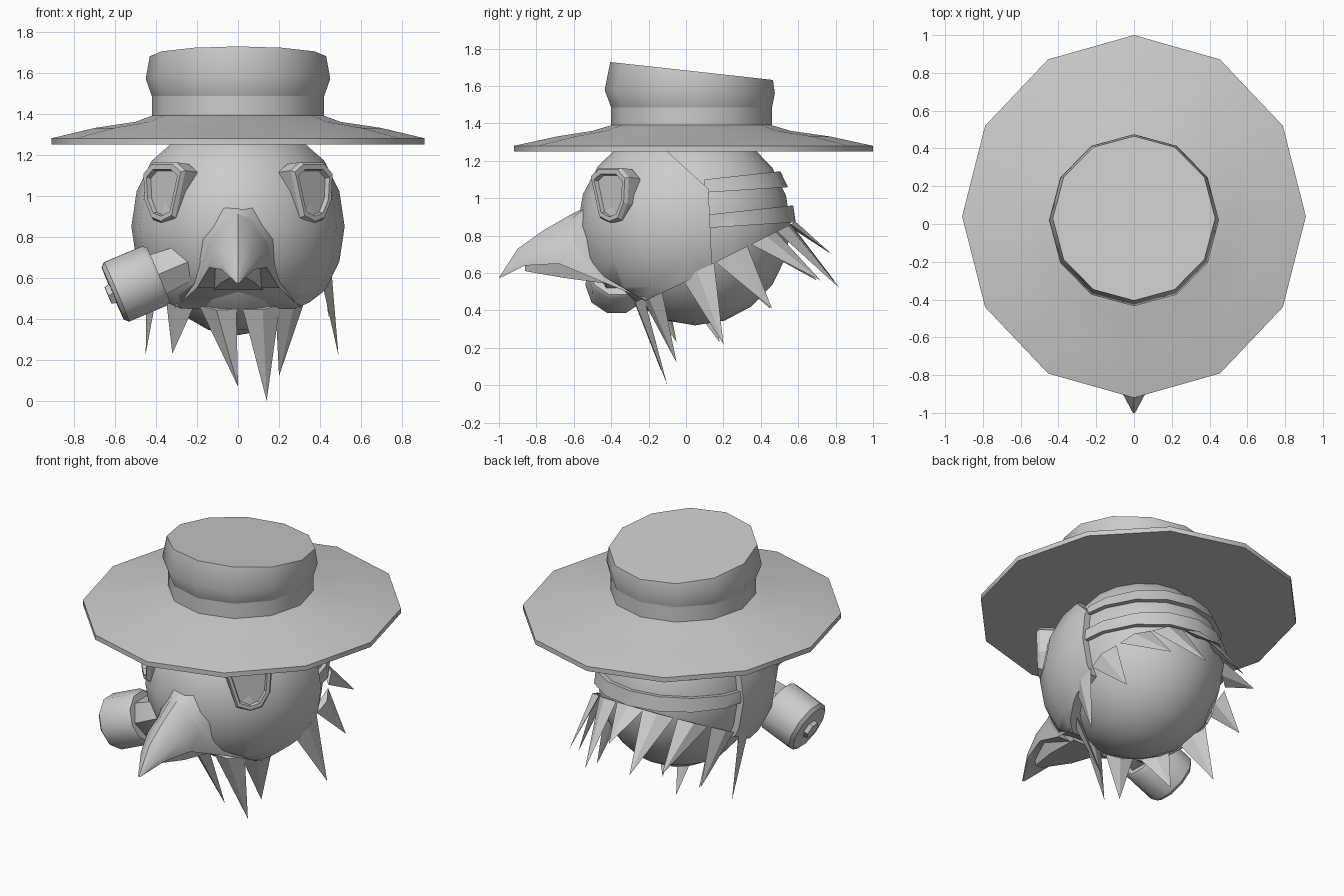
import bpy, bmesh, math
from mathutils import Vector, Matrix

cube = bpy.data.objects.get("Cube")
if cube:
    bpy.data.objects.remove(cube, do_unlink=True)

grey = bpy.data.materials.new("plain grey")
grey.use_nodes = True
COLOR = (0.6, 0.6, 0.6, 1)
grey.diffuse_color = COLOR
grey.node_tree.nodes["Principled BSDF"].inputs["Base Color"].default_value = COLOR


def finish(name, bm, smooth=None):
    """Turn a bmesh into a named object, optionally smooth below an angle."""
    bmesh.ops.recalc_face_normals(bm, faces=bm.faces)
    mesh = bpy.data.meshes.new(name)
    bm.to_mesh(mesh)
    bm.free()
    mesh.materials.append(grey)
    obj = bpy.data.objects.new(name, mesh)
    bpy.context.collection.objects.link(obj)
    if smooth:
        bpy.ops.object.select_all(action='DESELECT')
        obj.select_set(True)
        bpy.context.view_layer.objects.active = obj
        bpy.ops.object.shade_smooth_by_angle(angle=math.radians(smooth))
    return obj


def loft(bm, rings, closed=True, cap=True):
    """Skin a list of point rings."""
    rows = [[bm.verts.new(p) for p in ring] for ring in rings]
    n = len(rows[0])
    for a, b in zip(rows, rows[1:]):
        for i in range(n if closed else n - 1):
            j = (i + 1) % n
            bm.faces.new((a[i], a[j], b[j], b[i]))
    if cap:
        bm.faces.new(rows[0])
        bm.faces.new(rows[-1])
    return rows


def ellipsoid(name, center, radii, cuts=(), segments=16, smooth=32):
    """Ellipsoid trimmed by side-view lines; material left of each line's direction stays."""
    bm = bmesh.new()
    bmesh.ops.create_uvsphere(bm, u_segments=segments, v_segments=10, radius=1)
    bmesh.ops.transform(bm, matrix=Matrix.Translation(center) @ Matrix.Diagonal((*radii, 1)), verts=bm.verts)
    for (y0, z0), (y1, z1) in cuts:
        cut = bmesh.ops.bisect_plane(bm, geom=bm.verts[:] + bm.edges[:] + bm.faces[:],
                                     plane_co=(0, y0, z0), plane_no=(0, z1 - z0, y0 - y1),
                                     clear_outer=True)
        rim = [e for e in cut['geom_cut'] if isinstance(e, bmesh.types.BMEdge)]
        bmesh.ops.holes_fill(bm, edges=rim, sides=0)
    return finish(name, bm, smooth)


# Hat: twelve-sided turned profile with a slanted top
def hat_ring(rx, ry, cy, z, slope=0.0):
    ring = []
    for i in range(12):
        a = math.tau * i / 12
        y = cy + ry * math.cos(a)
        ring.append((rx * math.sin(a), y, z - slope * (y - cy)))
    return ring


bm = bmesh.new()
loft(bm, [hat_ring(0.91, 0.96, 0.04, 1.25), hat_ring(0.91, 0.96, 0.04, 1.28),
          hat_ring(0.70, 0.73, 0.04, 1.33), hat_ring(0.50, 0.53, 0.03, 1.36),
          hat_ring(0.42, 0.43, 0.03, 1.39)])
finish("hat_brim", bm, 35)
bm = bmesh.new()
loft(bm, [hat_ring(0.42, 0.43, 0.03, 1.38), hat_ring(0.42, 0.43, 0.03, 1.485)])
finish("hat_band", bm, 35)
bm = bmesh.new()
loft(bm, [hat_ring(0.42, 0.43, 0.03, 1.485), hat_ring(0.45, 0.455, 0.02, 1.57, 0.02),
          hat_ring(0.43, 0.435, 0.03, 1.68, 0.11)])
finish("hat_crown", bm, 35)

# Head, mask and straps share the trimmed ellipsoid
HEAD = (0, 0.05, 0.85)
ellipsoid("head", HEAD, (0.47, 0.51, 0.53), smooth=40)
ellipsoid("mask", (0, 0, 0.85), (0.52, 0.58, 0.55),
          [((0.14, 0.62), (0.12, 1.05)), ((0.12, 1.05), (-0.1, 1.25)),
           ((-0.22, 0.45), (0.14, 0.62)), ((-0.47, 0.6), (-0.22, 0.45))])
for name, low, high in (("upper_strap", (1.03, 1.06), (1.10, 1.15)),
                        ("lower_strap", (0.84, 0.87), (0.91, 0.96))):
    ellipsoid(name, HEAD, (0.495, 0.54, 0.56),
              [((0.1, low[0]), (0.56, low[1])), ((0.56, high[1]), (0.1, high[0])),
               ((0.1, 1.2), (0.1, 0.7))])

# Upper beak: mirrored half sections from the face flange to the tip
halves = [
    [(0, -0.54, 0.95), (0.07, -0.55, 0.94), (0.18, -0.50, 0.80), (0.31, -0.20, 0.45)],
    [(0, -0.62, 0.91), (0.06, -0.61, 0.89), (0.15, -0.60, 0.76), (0.20, -0.44, 0.55)],
    [(0, -0.76, 0.83), (0.05, -0.75, 0.81), (0.12, -0.74, 0.73), (0.14, -0.68, 0.65)],
    [(0, -0.90, 0.73), (0.03, -0.89, 0.71), (0.07, -0.88, 0.67), (0.08, -0.86, 0.64)],
    [(0, -1.0, 0.575), (0.004, -1.0, 0.575), (0.006, -1.0, 0.575), (0.008, -0.99, 0.575)],
]
bm = bmesh.new()
rings = [[(-x, y, z) for x, y, z in reversed(h[1:])] + h for h in halves]
loft(bm, rings[:2], closed=False, cap=False)
loft(bm, rings[1:])
bmesh.ops.remove_doubles(bm, verts=bm.verts, dist=0.0005)
finish("upper_beak", bm, 40)

# Lower beak: tapering wedge
bm = bmesh.new()
loft(bm, [[(-w, y, z + h), (w, y, z + h), (w * 0.7, y, z), (-w * 0.7, y, z)]
          for w, y, z, h in ((0.17, -0.40, 0.54, 0.14), (0.12, -0.66, 0.575, 0.09), (0.03, -0.86, 0.61, 0.04))])
finish("lower_beak", bm, 30)

# Goggles: raised frames with a sunk lens
outline = [(-0.15, 0.11), (-0.09, 0.15), (0.07, 0.15), (0.13, 0.10),
           (0.12, -0.04), (0.07, -0.13), (0, -0.15), (-0.08, -0.12)]
for side, label in ((1, "left"), (-1, "right")):
    center = Vector((0.345 * side, -0.38, 1.01))
    out = Vector((0.70 * side, -0.70, 0.1)).normalized()
    across = Vector((0.7 * side, 0.7, 0)).normalized()
    up = Vector((0, 0, 1))

    def rim(scale, depth):
        return [center + across * u * scale + up * v * scale + out * depth for u, v in outline]

    bm = bmesh.new()
    loft(bm, [rim(1.0, -0.06), rim(1.0, 0.025), rim(0.92, 0.045), rim(0.76, 0.045), rim(0.72, 0.02)])
    finish(label + "_goggle", bm)

# Breathing canister on the right cheek
axis = Vector((-0.92, -0.02, -0.39)).normalized()
turn = axis.to_track_quat('Z', 'Y').to_matrix().to_4x4()
for name, sides, profile in (
        ("canister_neck", 6, [(0.10, -0.30), (0.12, -0.12), (0.09, -0.08)]),
        ("canister", 10, [(0.15, -0.12), (0.165, -0.10), (0.165, 0.10), (0.145, 0.12)]),
        ("canister_cap", 6, [(0.06, 0.11), (0.05, 0.145)])):
    bm = bmesh.new()
    loft(bm, [[(r * math.cos(math.tau * i / sides), r * math.sin(math.tau * i / sides), h)
               for i in range(sides)] for r, h in profile])
    bm.transform(Matrix.Translation((-0.50, -0.37, 0.57)) @ turn)
    finish(name, bm, 40)

# Feathers: pointed blades around the tilted neckline (angle from the front, tip)
feathers = [
    (-13, (0, -0.13, 0.07)), (15, (0.14, -0.10, 0)), (36, (0.2, -0.05, 0.12)),
    (-40, (-0.32, -0.05, 0.23)), (78, (0.49, 0.2, 0.22)), (-72, (-0.45, 0.18, 0.23)),
    (103, (0.44, 0.46, 0.41)), (-103, (-0.42, 0.45, 0.41)), (130, (0.32, 0.72, 0.56)),
    (-130, (-0.32, 0.70, 0.56)), (155, (0.14, 0.82, 0.52)), (-157, (-0.16, 0.80, 0.55)),
    (180, (0, 0.78, 0.70)),
]


def neckline(deg, grow):
    a = math.radians(deg)
    y = 0.15 - 0.42 * grow * math.cos(a)
    return Vector((0.45 * grow * math.sin(a), y, 0.48 + 0.5 * (y + 0.2)))


bm = bmesh.new()
for deg, tip in feathers:
    base = [neckline(deg - 12, 1), neckline(deg, 1.04), neckline(deg + 12, 1), neckline(deg, 0.94)]
    corners = [bm.verts.new(p) for p in base]
    point = bm.verts.new(tip)
    bm.faces.new(corners)
    for i in range(4):
        bm.faces.new((corners[i], corners[(i + 1) % 4], point))
finish("neck_feathers", bm)
